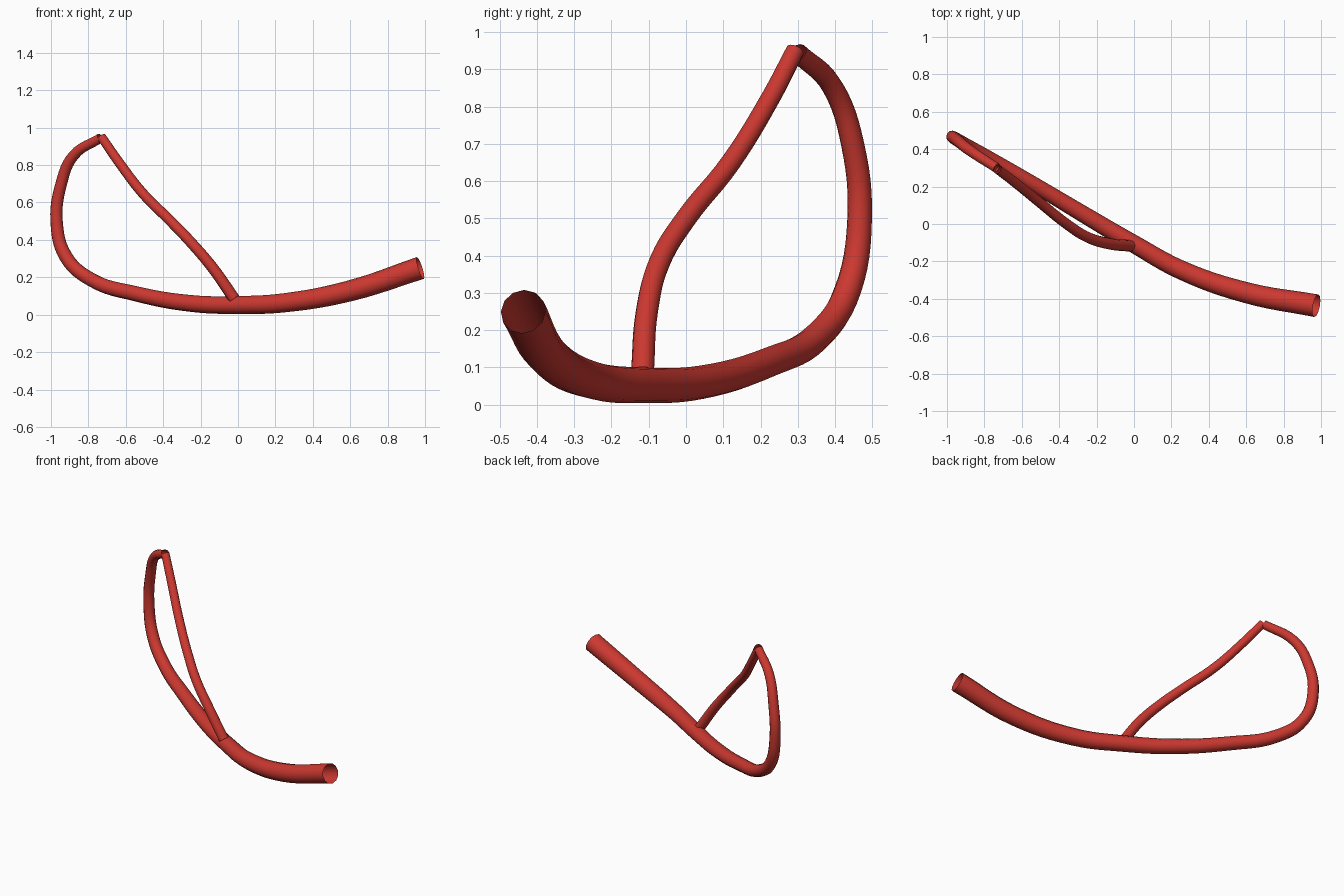
import bpy

cube = bpy.data.objects.get("Cube")
if cube:
    bpy.data.objects.remove(cube, do_unlink=True)

red = bpy.data.materials.new("red")
red.use_nodes = True
RED = (0.6, 0.04, 0.03, 1)
red.diffuse_color = RED
red.node_tree.nodes["Principled BSDF"].inputs["Base Color"].default_value = RED


def tube(name, points):
    """Open-ended tapered tube through (x, y, z, radius) points."""
    curve = bpy.data.curves.new(name, "CURVE")
    curve.dimensions = "3D"
    curve.bevel_depth = 1
    curve.bevel_resolution = 4
    curve.resolution_u = 6
    curve.use_fill_caps = False
    spline = curve.splines.new("BEZIER")
    spline.bezier_points.add(len(points) - 1)
    for knot, (x, y, z, r) in zip(spline.bezier_points, points):
        knot.co = (x, y, z)
        knot.radius = r
        knot.handle_left_type = knot.handle_right_type = "AUTO"
    curve.materials.append(red)
    obj = bpy.data.objects.new(name, curve)
    bpy.context.collection.objects.link(obj)
    bpy.ops.object.select_all(action="DESELECT")
    obj.select_set(True)
    bpy.context.view_layer.objects.active = obj
    bpy.ops.object.convert(target="MESH")
    bpy.ops.object.shade_smooth()
    return bpy.context.object


# Long main tube, sweeping along the ground and curling up to the peak
tube("main_tube", [
    (0.975, -0.437, 0.25, 0.061),
    (0.6, -0.367, 0.128, 0.056),
    (0.25, -0.245, 0.064, 0.051),
    (0, -0.107, 0.052, 0.048),
    (-0.25, 0.04, 0.06, 0.045),
    (-0.55, 0.22, 0.113, 0.041),
    (-0.78, 0.355, 0.185, 0.038),
    (-0.92, 0.435, 0.31, 0.036),
    (-0.97, 0.466, 0.5, 0.033),
    (-0.945, 0.447, 0.7, 0.031),
    (-0.88, 0.395, 0.85, 0.029),
    (-0.735, 0.3, 0.945, 0.026),
])

# Thin branch, from the middle of the main tube up to the peak
tube("branch_tube", [
    (-0.02, -0.117, 0.085, 0.031),
    (-0.135, -0.105, 0.25, 0.03),
    (-0.25, -0.07, 0.385, 0.029),
    (-0.36, 0, 0.5, 0.028),
    (-0.51, 0.12, 0.65, 0.027),
    (-0.64, 0.225, 0.82, 0.026),
    (-0.73, 0.293, 0.95, 0.025),
])
